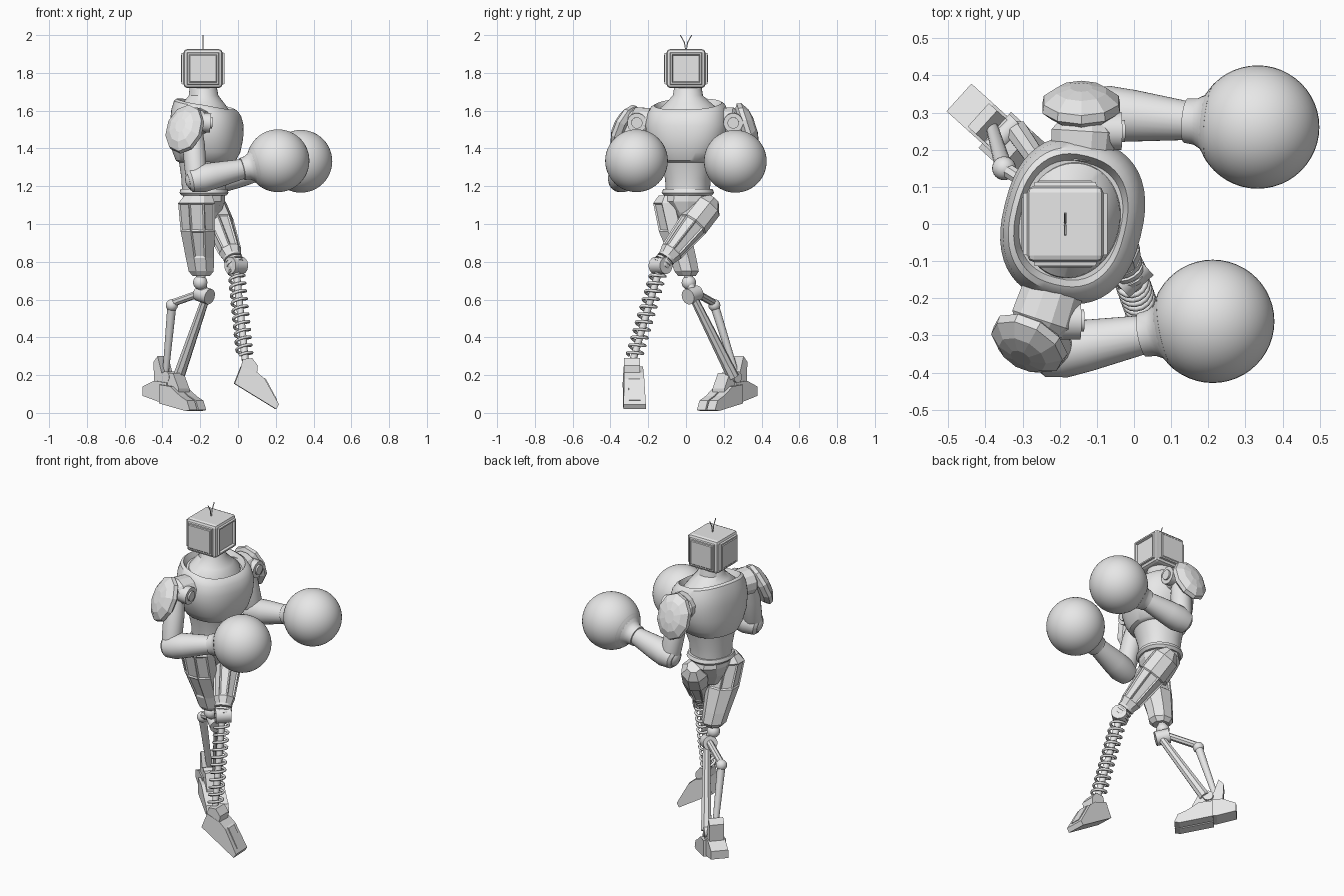
import bpy, bmesh, math
from mathutils import Vector, Matrix

cube = bpy.data.objects.get("Cube")
if cube:
    bpy.data.objects.remove(cube, do_unlink=True)

grey = bpy.data.materials.new("plain grey")
grey.use_nodes = True
grey.diffuse_color = (0.8, 0.8, 0.8, 1)
grey.node_tree.nodes["Principled BSDF"].inputs["Base Color"].default_value = (0.8, 0.8, 0.8, 1)


def finish(name, bm, smooth=False):
    """Turn a bmesh into a named, shaded object."""
    bmesh.ops.recalc_face_normals(bm, faces=bm.faces)
    mesh = bpy.data.meshes.new(name)
    bm.to_mesh(mesh)
    bm.free()
    obj = bpy.data.objects.new(name, mesh)
    bpy.context.collection.objects.link(obj)
    mesh.materials.append(grey)
    if smooth:
        bpy.ops.object.select_all(action='DESELECT')
        obj.select_set(True)
        bpy.context.view_layer.objects.active = obj
        bpy.ops.object.shade_smooth_by_angle(angle=math.radians(35))
    return obj


def skin(bm, rings):
    """Join rings of points with quads and cap both ends."""
    rings = [[bm.verts.new(p) for p in ring] for ring in rings]
    n = len(rings[0])
    for a, b in zip(rings, rings[1:]):
        for i in range(n):
            j = (i + 1) % n
            bm.faces.new((a[i], a[j], b[j], b[i]))
    bm.faces.new(rings[0][::-1])
    bm.faces.new(rings[-1])


def loft(name, sections, axis=None, n=24, smooth=True, groove=0):
    """Sections are (centre, half width, half height) across one axis."""
    a = Vector(axis or Vector(sections[-1][0]) - Vector(sections[0][0])).normalized()
    u = Vector((-a.y, a.x, 0))
    if u.length < 0.3:
        u = Vector((1, 0, 0)) - a * a.x
    u.normalize()
    v = a.cross(u)
    turn = [2 * math.pi * (i + 0.5) / n for i in range(n)]
    bm = bmesh.new()
    skin(bm, [[Vector(c) + u * ra * math.cos(t) + v * rb * math.sin(t) for t in turn]
              for c, ra, rb in sections])
    if groove:
        bmesh.ops.recalc_face_normals(bm, faces=bm.faces)
        long_faces = sorted((f for f in bm.faces if len(f.verts) == 4), key=lambda f: -f.calc_area())[:n]
        bmesh.ops.inset_individual(bm, faces=long_faces, thickness=groove, depth=-groove / 2)
    return finish(name, bm, smooth)


def rod(name, a, b, ra, rb=None, n=16, smooth=True):
    return loft(name, [(a, ra, ra), (b, rb or ra, rb or ra)], n=n, smooth=smooth)


def ball(name, centre, r, seg=24):
    bm = bmesh.new()
    bmesh.ops.create_uvsphere(bm, u_segments=seg, v_segments=seg // 2, radius=r,
                              matrix=Matrix.Translation(centre))
    return finish(name, bm, True)


def plate(name, profile, origin, forward, width, shift=0, taper=1):
    """Extrude a (forward, height) profile sideways."""
    f = Vector((*forward, 0)).normalized()
    s = Vector((-f.y, f.x, 0))
    low = min(z for _, z in profile)
    high = max(z for _, z in profile)
    bm = bmesh.new()
    rings = []
    for side in (-1, 1):
        ring = []
        for d, z in profile:
            k = 1 + (taper - 1) * (z - low) / (high - low)
            ring.append(Vector((*origin, z)) + f * d + s * (shift + side * width * k / 2))
        rings.append(ring)
    skin(bm, rings)
    return finish(name, bm)


def wire(name, points, r):
    curve = bpy.data.curves.new(name, 'CURVE')
    curve.dimensions = '3D'
    curve.bevel_depth, curve.bevel_resolution, curve.use_fill_caps = r, 1, True
    line = curve.splines.new('POLY')
    line.points.add(len(points) - 1)
    for p, co in zip(line.points, points):
        p.co = (*co, 1)
    curve.materials.append(grey)
    bpy.context.collection.objects.link(bpy.data.objects.new(name, curve))


def body(name, rows, yaw, power=2.4, n=48, smooth=True):
    """Rows are (height, centre x, half depth, half width, drop at the front)."""
    bm = bmesh.new()
    rings = []
    for z, cx, d, w, drop in rows:
        ring = []
        for i in range(n):
            t = 2 * math.pi * i / n
            c, s = math.cos(t), math.sin(t)
            p = Vector((math.copysign(abs(c) ** (2 / power), c) * d,
                        math.copysign(abs(s) ** (2 / power), s) * w, -drop * c))
            ring.append(Matrix.Rotation(yaw, 3, 'Z') @ p + Vector((cx, 0.01, z)))
        rings.append(ring)
    skin(bm, rings)
    return finish(name, bm, smooth)


# Head: bevelled television box with a recessed screen and raised panels
bm = bmesh.new()
bmesh.ops.create_cube(bm, size=0.205, matrix=Matrix.Translation((-0.185, 0, 1.823)))
bmesh.ops.bevel(bm, geom=bm.edges[:], offset=0.018, segments=2, affect='EDGES', profile=0.5)
for f in sorted(bm.faces, key=lambda f: -f.calc_area())[:6]:
    if abs(f.normal.z) > 0.5:
        continue
    screen = f.normal.x > 0.5
    bmesh.ops.inset_individual(bm, faces=[f], thickness=0.003, depth=0.011)
    bmesh.ops.inset_individual(bm, faces=[f], thickness=0.012, depth=0)
    bmesh.ops.inset_individual(bm, faces=[f], thickness=0.006, depth=-0.014 if screen else 0.004)
finish("head", bm)
for side in (-1, 1):
    wire("antenna", [(-0.185, side * y, z) for y, z in ((0.002, 1.92), (0.008, 1.96), (0.03, 2.0))], 0.003)

# Torso: neck, chest shell with a collar rim, abdomen
YAW = math.radians(-14)
body("neck", [(1.54, -0.17, 0.14, 0.17, 0.03), (1.61, -0.17, 0.13, 0.155, 0.02), (1.645, -0.175, 0.105, 0.115, 0.01),
              (1.68, -0.182, 0.078, 0.08, 0), (1.74, -0.185, 0.07, 0.07, 0)], YAW, 2)
body("chest", [(1.325, -0.17, 0.135, 0.135, 0), (1.335, -0.17, 0.155, 0.155, 0), (1.38, -0.167, 0.175, 0.185, 0),
               (1.45, -0.165, 0.186, 0.215, 0), (1.53, -0.165, 0.188, 0.224, 0.01), (1.59, -0.168, 0.178, 0.212, 0.02),
               (1.625, -0.17, 0.162, 0.195, 0.03), (1.635, -0.17, 0.148, 0.178, 0.03),
               (1.6, -0.17, 0.135, 0.16, 0.03)], YAW)
body("abdomen", [(1.17, -0.18, 0.115, 0.115, 0), (1.24, -0.18, 0.118, 0.12, 0),
                 (1.34, -0.172, 0.14, 0.145, 0)], YAW, 2.2)
body("belt", [(1.15, -0.18, 0.115, 0.125, 0), (1.165, -0.18, 0.128, 0.138, 0),
              (1.185, -0.18, 0.122, 0.13, 0)], YAW, 2.2)
body("pelvis", [(0.99, -0.18, 0.045, 0.04, 0), (1.06, -0.18, 0.09, 0.075, 0), (1.12, -0.18, 0.11, 0.13, 0),
                (1.16, -0.18, 0.11, 0.12, 0)], 0, 2, 10, False)


def arm(side, root, shoulder, elbow, glove, pad, facing):
    """One arm from the chest to the round glove."""
    sh, el, gl = Vector(shoulder), Vector(elbow), Vector(glove)
    loft(side + "_shoulder_block", [(root, 0.085, 0.075), (sh, 0.09, 0.08),
                                    (sh + (sh - Vector(root)) * 0.3, 0.07, 0.06)], n=12, smooth=False)
    hub = sh + Vector((0.03, 0, 0))
    rod(side + "_shoulder_disc", hub, hub + Vector((0.07, 0, -0.005)), 0.052)
    rod(side + "_shoulder_bolt", hub, hub + Vector((0.08, 0, -0.005)), 0.03)
    loft(side + "_upper_arm", [(sh, 0.05, 0.05), (sh.lerp(el, 0.4), 0.06, 0.06),
                               (sh.lerp(el, 0.85), 0.058, 0.058), (el, 0.05, 0.05)])
    ball(side + "_elbow", el, 0.06)
    way = (gl - el).normalized()
    steps = [(-0.045, 0.045), (-0.03, 0.062), (0.03, 0.075), (0.1, 0.07)]
    loft(side + "_forearm", [(el + way * d, r, r) for d, r in steps] + [(gl - way * 0.19, 0.052, 0.052)])
    cuff = [(0.2, 0.05), (0.198, 0.06), (0.17, 0.063), (0.15, 0.074), (0.125, 0.11)]
    loft(side + "_cuff", [(gl - way * d, r, r) for d, r in cuff], axis=way, n=32)
    ball(side + "_glove", gl, 0.166, 48)
    out = Vector(facing).normalized()
    shell = [(-0.035, 0.085, 0.11), (-0.015, 0.11, 0.138), (0.008, 0.106, 0.134), (0.035, 0.07, 0.09), (0.045, 0.03, 0.04)]
    loft(side + "_shoulder_pad", [(Vector(pad) + out * d, a, b) for d, a, b in shell], axis=out, n=10, smooth=False)


arm("left", (-0.14, 0.17, 1.54), (-0.135, 0.25, 1.54), (-0.1, 0.3, 1.24),
    (0.333, 0.261, 1.332), (-0.142, 0.325, 1.51), (0, 0.94, 0.3))
arm("right", (-0.215, -0.17, 1.54), (-0.245, -0.26, 1.54), (-0.22, -0.345, 1.235),
    (0.212, -0.262, 1.335), (-0.285, -0.325, 1.505), (-0.45, -0.8, 0.4))

# Rear leg: heavy faceted thigh, knee joint, two shin rods
loft("rear_thigh", [((-0.21, -0.09, 1.15), 0.08, 0.06), ((-0.22, -0.095, 1.11), 0.105, 0.085),
                    ((-0.213, -0.06, 0.96), 0.098, 0.09), ((-0.202, -0.015, 0.82), 0.08, 0.075),
                    ((-0.195, 0.003, 0.75), 0.072, 0.07), ((-0.195, 0.005, 0.725), 0.05, 0.05)],
     axis=(0, 0, 1), n=8, smooth=False, groove=0.012)
ball("rear_knee_ball", (-0.2, 0.015, 0.69), 0.038)
rod("rear_knee_neck", (-0.2, 0.01, 0.74), (-0.18, 0.035, 0.62), 0.024)
rod("rear_knee_hub", (-0.15, 0.01, 0.615), (-0.21, 0.06, 0.635), 0.042)
rod("rear_knee_bar", (-0.17, 0.035, 0.645), (-0.35, 0.15, 0.58), 0.02, n=8, smooth=False)
ball("rear_bar_joint", (-0.35, 0.15, 0.57), 0.032)
rod("rear_outer_rod", (-0.35, 0.15, 0.57), (-0.385, 0.27, 0.19), 0.024, 0.016)
rod("rear_shin", (-0.17, 0.04, 0.61), (-0.315, 0.25, 0.19), 0.022, 0.032, n=8, smooth=False)

# Rear foot: heel, ankle block and split toes
foot_at, foot_way = (-0.36, 0.24), (0.74, -0.67)
plate("rear_heel", [(-0.15, 0.09), (-0.15, 0.14), (-0.07, 0.17), (0.02, 0.16), (0.02, 0.06), (-0.04, 0.06)],
      foot_at, foot_way, 0.1)
plate("rear_ankle_block", [(-0.07, 0.08), (-0.08, 0.27), (-0.05, 0.3), (-0.02, 0.21), (0.06, 0.21),
                           (0.1, 0.13), (0.1, 0.05)], foot_at, foot_way, 0.085)
for shift in (-0.035, 0.035):
    plate("rear_toe", [(-0.02, 0.05), (-0.02, 0.15), (0.06, 0.14), (0.13, 0.09), (0.18, 0.065),
                       (0.2, 0.015), (0.17, 0.01)], foot_at, foot_way, 0.06, shift)
    rod("rear_ankle_pin", (-0.35, 0.24, 0.19), (-0.35 + shift, 0.24 + shift, 0.19), 0.03)

# Front leg: grooved thigh, knee and coil spring
hip, knee, ankle = Vector((-0.15, 0.135, 1.12)), Vector((-0.012, -0.135, 0.78)), Vector((0.038, -0.28, 0.28))
thigh = [(-0.03, 0.04), (0.08, 0.08), (0.35, 0.082), (0.78, 0.062), (0.9, 0.045)]
loft("front_thigh", [(hip.lerp(knee, k), r, r) for k, r in thigh], n=8, smooth=False, groove=0.012)
for k in (0.87, 0.92, 0.97):
    rod("front_knee_collar", hip.lerp(knee, k), hip.lerp(knee, k + 0.03), 0.05)
rod("front_knee_hub", knee + Vector((-0.03, -0.03, 0)), knee + Vector((0.035, 0.03, 0)), 0.045)
ball("front_knee_ball", knee, 0.046)
rod("front_shin_rod", knee, ankle, 0.019)
way = (ankle - knee).normalized()
u = way.orthogonal().normalized()
v = way.cross(u)
turns, steps = 11, 16
wire("shin_spring", [knee.lerp(ankle, 0.06 + 0.9 * i / (turns * steps))
                     + 0.04 * (u * math.cos(2 * math.pi * i / steps) + v * math.sin(2 * math.pi * i / steps))
                     for i in range(turns * steps + 1)], 0.008)

# Front foot: pointed wedge with an ankle bracket and a top panel
plate("front_foot", [(-0.02, 0.155), (0.015, 0.245), (0.1, 0.215), (0.14, 0.18), (0.215, 0.045), (0.2, 0.02)],
      (0, -0.28), (1, 0.04), 0.12, 0, 0.85)
plate("front_ankle_bracket", [(0.01, 0.22), (0.025, 0.285), (0.075, 0.29), (0.105, 0.25), (0.1, 0.2)],
      (0, -0.285), (1, 0), 0.085)
plate("front_foot_panel", [(0.1, 0.2), (0.147, 0.18), (0.207, 0.068), (0.19, 0.06)], (0, -0.28), (1, 0.04), 0.06)
